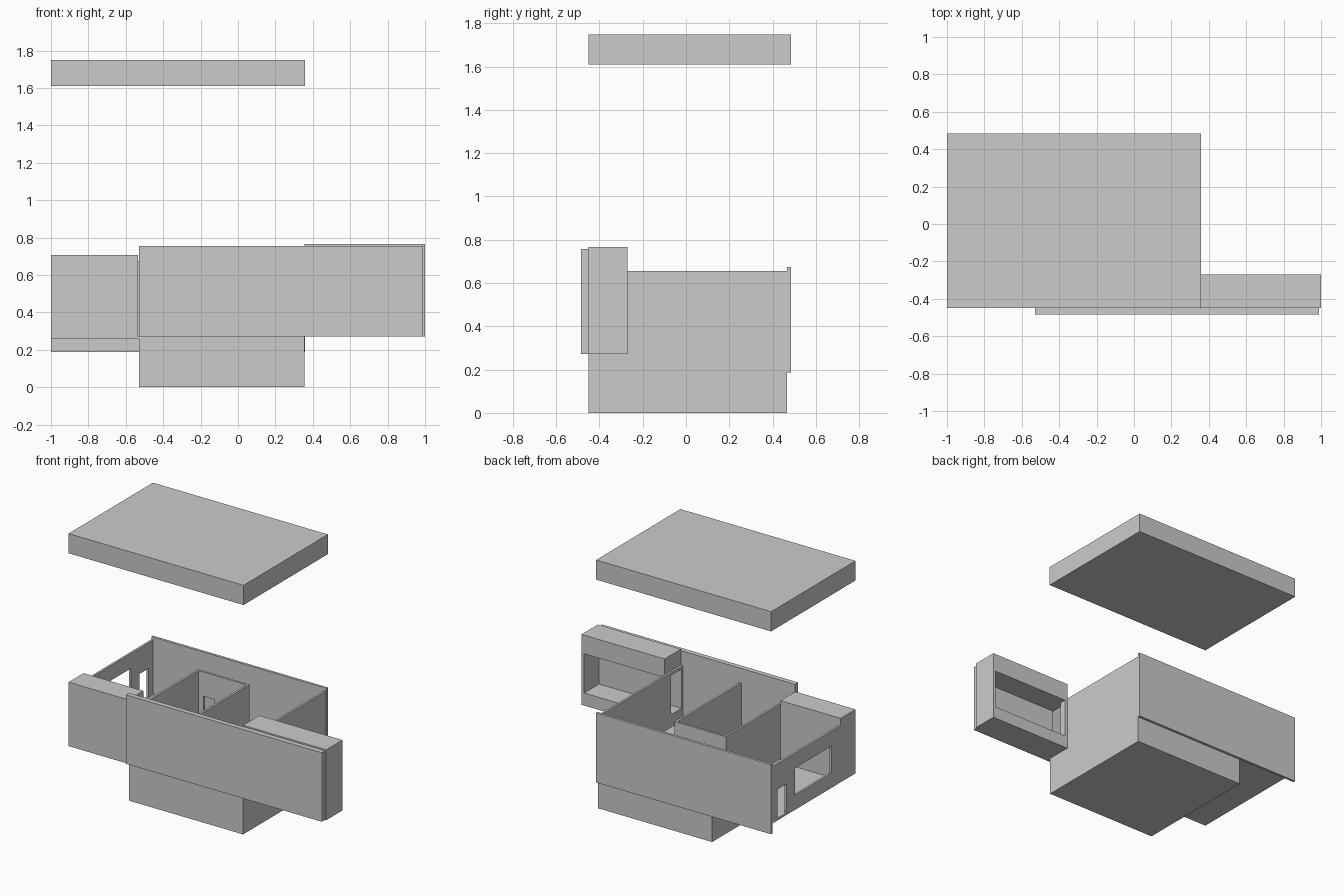
import bpy

if "Cube" in bpy.data.objects:
    bpy.data.objects.remove(bpy.data.objects["Cube"])


def box(name, x, y, z):
    """Box from (min, max) ranges."""
    vs = [(a, b, c) for a in x for b in y for c in z]
    fs = [(0, 1, 3, 2), (4, 6, 7, 5), (0, 4, 5, 1),
          (2, 3, 7, 6), (0, 2, 6, 4), (1, 5, 7, 3)]
    me = bpy.data.meshes.new(name)
    me.from_pydata(vs, [], fs)
    ob = bpy.data.objects.new(name, me)
    bpy.context.collection.objects.link(ob)
    return ob


def cut(ob, *openings):
    """Cut box-shaped openings out of a part and bake the result."""
    cutters = []
    for rng in openings:
        c = box("cutter", *rng)
        c.hide_render = True
        m = ob.modifiers.new("opening", 'BOOLEAN')
        m.operation, m.solver, m.object = 'DIFFERENCE', 'EXACT', c
        cutters.append(c)
    dg = bpy.context.evaluated_depsgraph_get()
    dg.update()
    me = bpy.data.meshes.new_from_object(ob.evaluated_get(dg))
    ob.modifiers.clear()
    ob.data = me
    for c in cutters:
        bpy.data.objects.remove(c)


FLOOR, TOP = 0.272, 0.655
T = 0.015  # wall thickness

# Lifted roof slab
box("roof", (-1, 0.358), (-0.45, 0.485), (1.61, 1.748))

# Ground storey and the cantilevered floor
box("ground_storey", (-0.53, 0.355), (-0.45, 0.467), (0, FLOOR))
box("overhanging_floor", (-1, -0.53), (-0.45, 0.467), (FLOOR - 0.015, FLOOR))

# Outer walls
box("back_wall", (-1, 0.358), (0.467, 0.485), (0.187, 0.675))
left = box("left_wall", (-1, -1 + T), (-0.285, 0.467), (FLOOR, TOP))
cut(left, ((-1.1, -0.9), (-0.184, 0.22), (0.36, 0.55)),
    ((-1.1, -0.9), (0.314, 0.414), (FLOOR - 0.05, 0.475)))
right = box("right_wall", (0.355 - T, 0.355), (-0.45, 0.467), (FLOOR, TOP))
passage = ((0.3, 0.385), (-0.435, -0.32), (0.36, 0.635))
cut(right, passage)

# Front facade panel
box("front_panel", (-0.53, 0.99), (-0.485, -0.45), (FLOOR, 0.756))

# Projecting volumes at either end of the facade
box("left_bay", (-1, -0.535), (-0.45, -0.285), (FLOOR, 0.706))
bay = box("right_bay", (0.355, 1), (-0.45, -0.27), (FLOOR, 0.766))
cut(bay, ((0.375, 0.98), (-0.435, -0.2), (0.36, 0.635)), passage)

# Inner partitions
box("partition_left", (-0.5, -0.5 + T), (-0.45, 0.256), (FLOOR, TOP))
box("partition_right", (-0.1 - T, -0.1), (-0.45, 0.256), (FLOOR, TOP))
rear = box("partition_rear", (-0.5, -0.1), (0.256, 0.256 + T), (FLOOR, TOP))
cut(rear, ((-0.447, -0.36), (0.2, 0.3), (FLOOR - 0.05, 0.485)))
